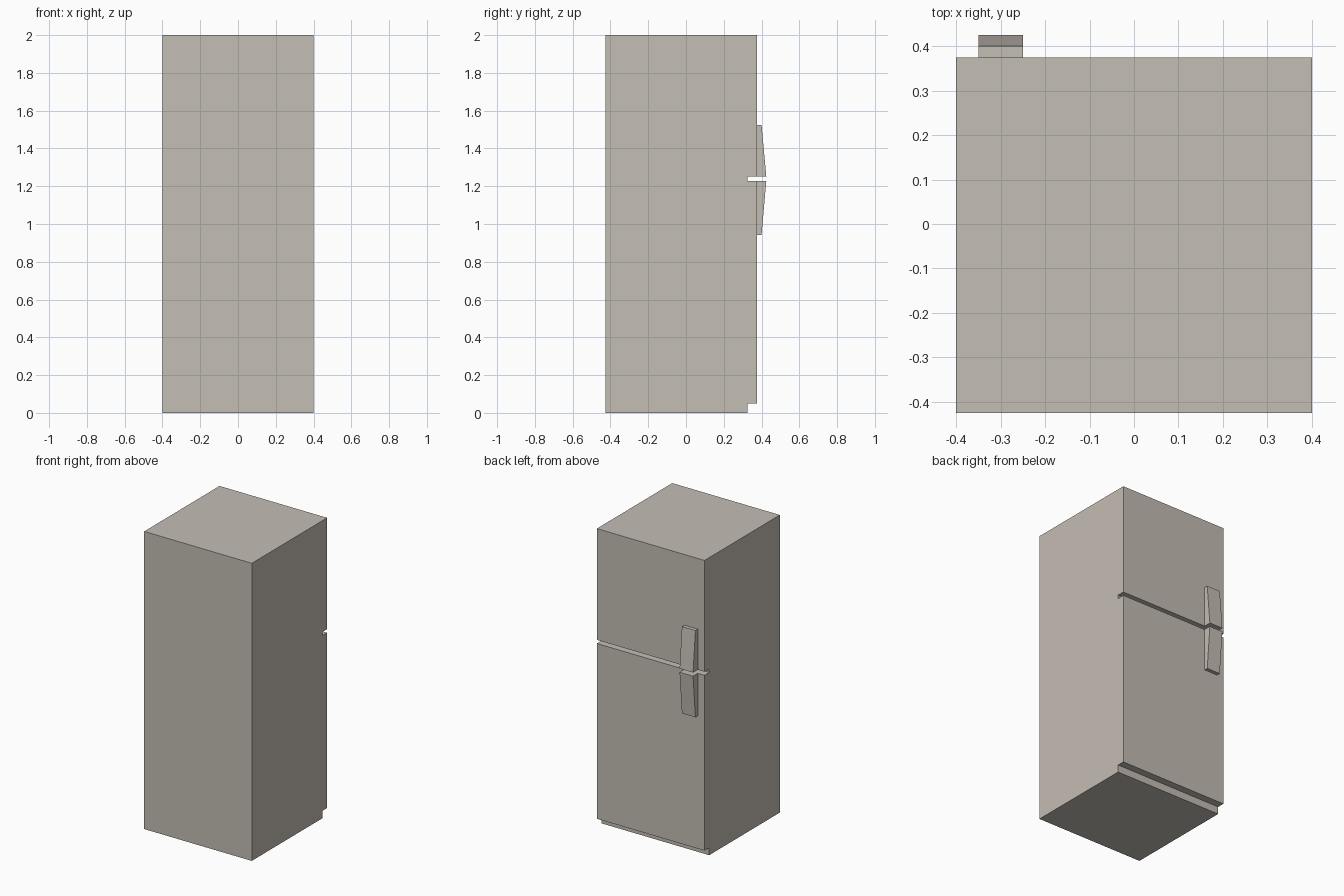
import bpy, bmesh

if "Cube" in bpy.data.objects:
    bpy.data.objects.remove(bpy.data.objects["Cube"])

mat = bpy.data.materials.new("warm grey enamel")
mat.diffuse_color = (0.552, 0.508, 0.456, 1)
mat.use_nodes = True
mat.node_tree.nodes["Principled BSDF"].inputs["Base Color"].default_value = mat.diffuse_color


def extrude_profile(name, points, x0, x1):
    """Sweep a closed (y, z) outline from x0 to x1."""
    bm = bmesh.new()
    face = bm.faces.new([bm.verts.new((x0, y, z)) for y, z in points])
    new = bmesh.ops.extrude_face_region(bm, geom=[face])["geom"]
    moved = [v for v in new if isinstance(v, bmesh.types.BMVert)]
    bmesh.ops.translate(bm, verts=moved, vec=(x1 - x0, 0, 0))
    bmesh.ops.recalc_face_normals(bm, faces=bm.faces)
    mesh = bpy.data.meshes.new(name)
    bm.to_mesh(mesh)
    bm.free()
    mesh.materials.append(mat)
    obj = bpy.data.objects.new(name, mesh)
    bpy.context.collection.objects.link(obj)
    return obj


BACK, RECESS, DOOR = -0.425, 0.325, 0.375
GAP_LOW, GAP_HIGH = 1.228, 1.252

# Cabinet with recessed plinth and the gap between the two doors
extrude_profile("fridge_body", [
    (BACK, 0), (RECESS, 0), (RECESS, 0.05), (DOOR, 0.05),
    (DOOR, GAP_LOW), (RECESS, GAP_LOW), (RECESS, GAP_HIGH), (DOOR, GAP_HIGH),
    (DOOR, 2), (BACK, 2)], -0.4, 0.4)

# Tapered handles, thickest beside the gap
for name, near, far in (("freezer_handle", GAP_HIGH, 1.525),
                        ("fridge_handle", GAP_LOW, 0.942)):
    extrude_profile(name, [(DOOR, near), (0.425, near), (0.4, far), (DOOR, far)],
                    -0.35, -0.25)
